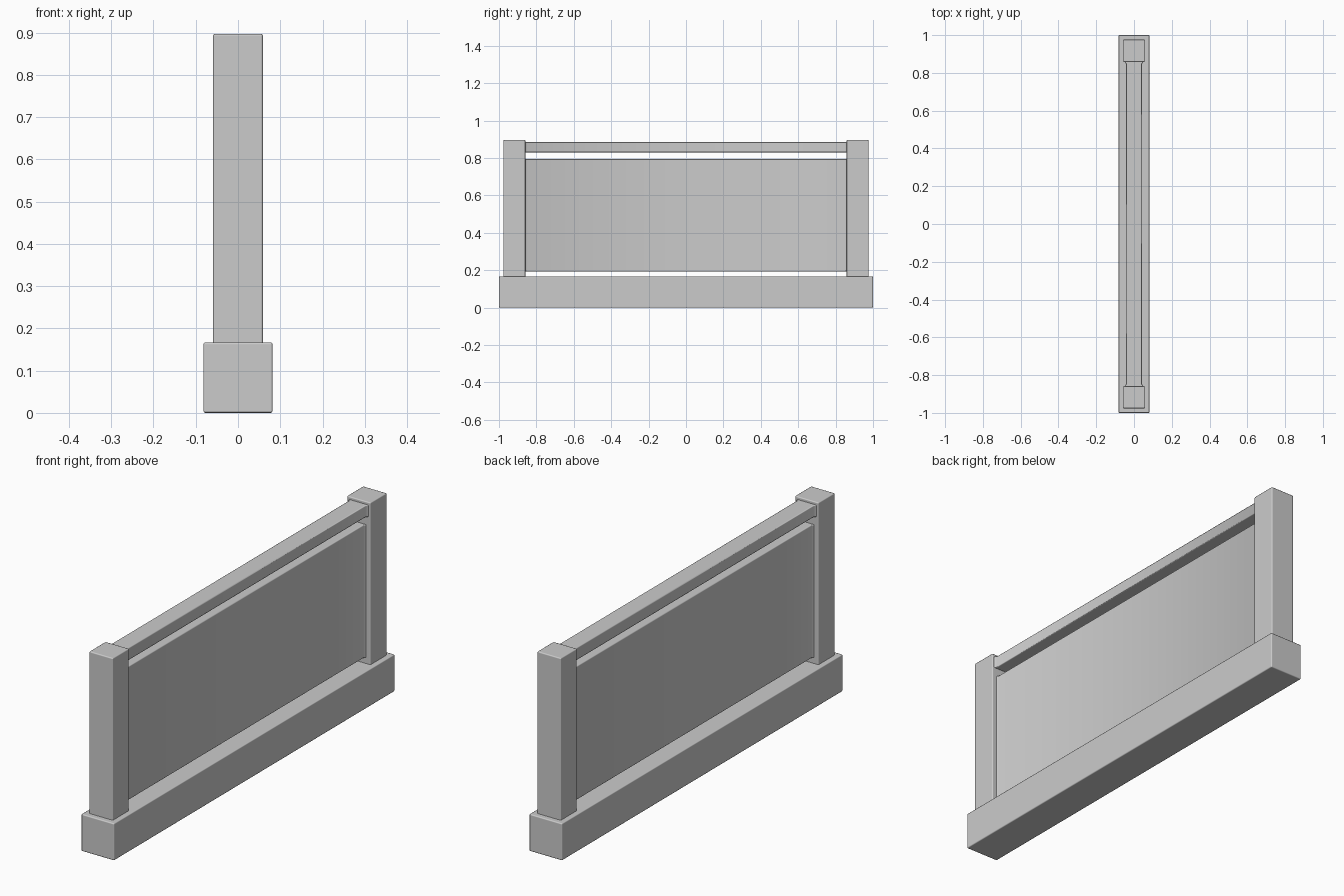
import bpy, bmesh

if "Cube" in bpy.data.objects:
    bpy.data.objects.remove(bpy.data.objects["Cube"])


def finish(name, bm, bevel):
    bmesh.ops.recalc_face_normals(bm, faces=bm.faces)
    mesh = bpy.data.meshes.new(name)
    bm.to_mesh(mesh)
    bm.free()
    ob = bpy.data.objects.new(name, mesh)
    bpy.context.collection.objects.link(ob)
    mod = ob.modifiers.new("soft_edges", 'BEVEL')
    mod.width = bevel
    mod.segments = 2
    mod.limit_method = 'ANGLE'
    mod.angle_limit = 1.0
    mod.harden_normals = True
    for p in mesh.polygons:
        p.use_smooth = True
    return ob


def prism(name, outline, z0, z1, bevel=0.005):
    """Extrude an XY outline between two heights."""
    bm = bmesh.new()
    face = bm.faces.new([bm.verts.new((x, y, z0)) for x, y in outline])
    top = bmesh.ops.extrude_face_region(bm, geom=[face])["geom"]
    for v in top:
        if isinstance(v, bmesh.types.BMVert):
            v.co.z = z1
    return finish(name, bm, bevel)


def rect(hx, y0, y1):
    return [(-hx, y0), (hx, y0), (hx, y1), (-hx, y1)]


def flared(hx, flare, end=0.862, run=0.014):
    """Long bar outline that widens slightly where it meets the posts."""
    right = [(hx + flare, -end), (hx, -end + run), (hx, end - run), (hx + flare, end)]
    return right + [(-x, -y) for x, y in right]


# Base plinth
prism("base", rect(0.082, -1.0, 1.0), 0.0, 0.167)

# End posts
for side, tag in ((-1, "front"), (1, "back")):
    y0, y1 = sorted((side * 0.859, side * 0.976))
    prism(tag + "_post", rect(0.059, y0, y1), 0.16, 0.897)

# Top rail and infill panel, with open gaps above and below the panel
prism("top_rail", flared(0.042, 0.010), 0.83, 0.885)
prism("panel", flared(0.032, 0.008), 0.193, 0.794)
